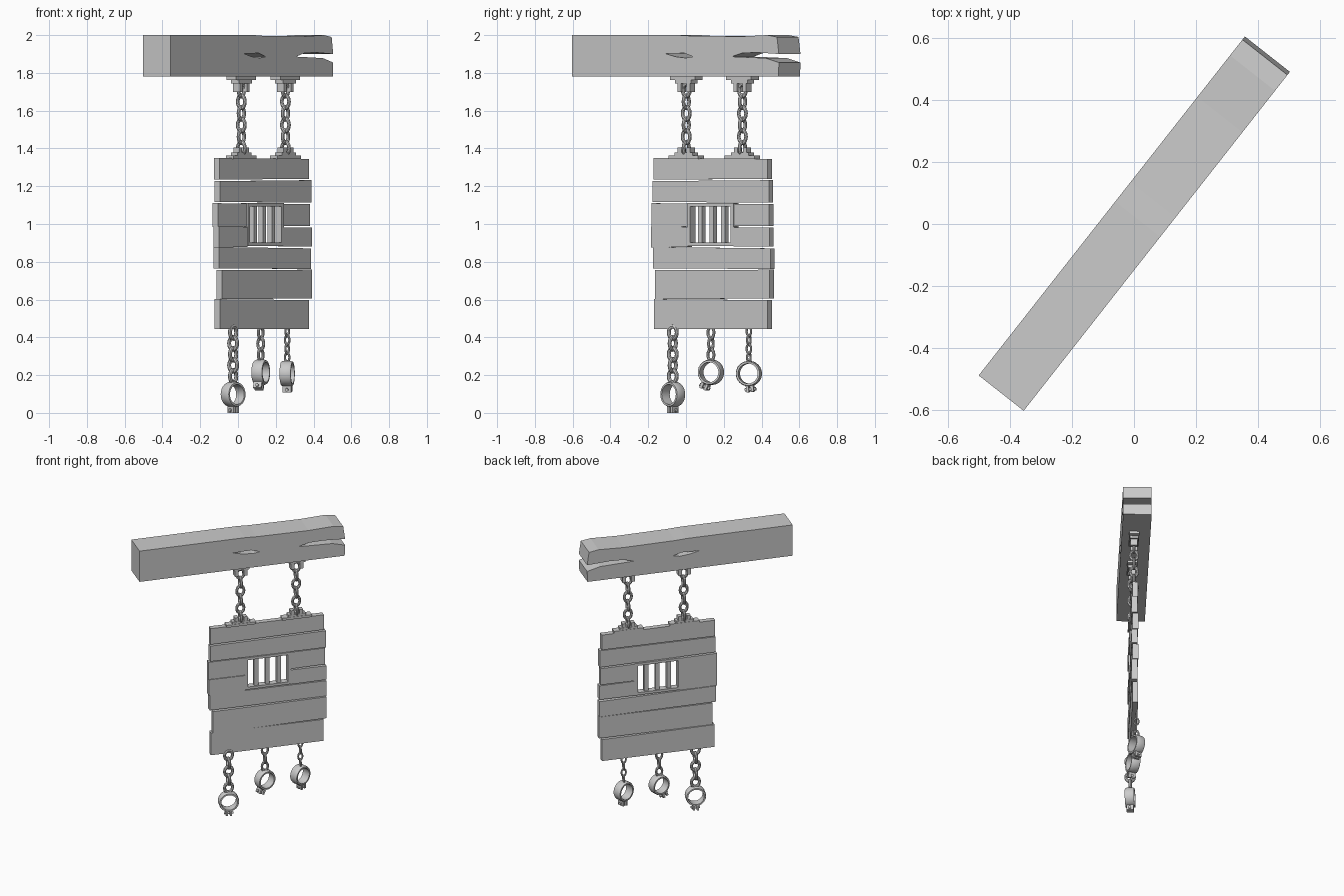
import bpy, bmesh, math
from mathutils import Matrix, Vector

if "Cube" in bpy.data.objects:
    bpy.data.objects.remove(bpy.data.objects["Cube"])

# Everything is built along local x (beam length) and turned once about z
TURN = Matrix.Rotation(math.radians(51.85), 4, 'Z')
TC = -0.013  # depth of the hanging plane


def add(name, bm, mat=None, smooth=False):
    bmesh.ops.recalc_face_normals(bm, faces=bm.faces)
    me = bpy.data.meshes.new(name)
    bm.to_mesh(me)
    bm.free()
    ob = bpy.data.objects.new(name, me)
    bpy.context.collection.objects.link(ob)
    ob.matrix_world = TURN @ (mat or Matrix())
    if smooth:
        bpy.ops.object.select_all(action='DESELECT')
        ob.select_set(True)
        bpy.context.view_layer.objects.active = ob
        bpy.ops.object.shade_smooth_by_angle(angle=math.radians(40))
    return ob


def prism(name, pts, t0, t1):
    """Extrude an (x, z) outline from depth t0 to t1."""
    bm = bmesh.new()
    a = [bm.verts.new((x, t0, z)) for x, z in pts]
    b = [bm.verts.new((x, t1, z)) for x, z in pts]
    n = len(pts)
    bm.faces.new(a)
    bm.faces.new(b[::-1])
    for i in range(n):
        j = (i + 1) % n
        bm.faces.new((a[i], b[i], b[j], a[j]))
    return add(name, bm)


def box(name, x0, x1, z0, z1, depth, t=TC):
    return prism(name, [(x0, z0), (x1, z0), (x1, z1), (x0, z1)], t - depth / 2, t + depth / 2)


def ring(name, profile, mat, segs=24):
    """Revolve an (radius, axial) profile about local y."""
    bm = bmesh.new()
    rows = []
    for i in range(segs):
        a = 2 * math.pi * i / segs
        rows.append([bm.verts.new((r * math.cos(a), d, r * math.sin(a))) for r, d in profile])
    m = len(profile)
    for i in range(segs):
        p, q = rows[i], rows[(i + 1) % segs]
        for k in range(m):
            bm.faces.new((p[k], p[(k + 1) % m], q[(k + 1) % m], q[k]))
    return add(name, bm, mat, True)


def chain(name, x, t, top, bottom, count, width):
    """Oval links turned a quarter each time."""
    pitch = (top - bottom) / count
    wire = width * 0.14
    R = width / 2 - wire
    prof = [(R + wire * math.cos(k * math.pi / 4), wire * math.sin(k * math.pi / 4)) for k in range(8)]
    stretch = (pitch + 3 * wire) / width
    for i in range(count):
        m = (Matrix.Translation((x, t, top - pitch * (i + 0.5)))
             @ Matrix.Rotation(math.pi / 2 * (i % 2), 4, 'Z')
             @ Matrix.Diagonal((1, 1, stretch, 1)))
        ring(f"{name}_link_{i + 1}", prof, m, 16)


# Beam with a split end and a knot crack
beam = prism("beam", [(-.695, 1.78), (.695, 1.78), (.698, 1.855), (.61, 1.878), (.5, 1.882),
                      (.38, 1.886), (.45, 1.905), (.55, 1.908), (.698, 1.9), (.685, 1.99),
                      (.62, 2.0), (.45, 1.993), (.1, 1.996), (.02, 2.0), (-.695, 2.0)], -.0925, .0925)
crack = prism("crack_cutter", [(-.07, 1.903), (-.03, 1.902), (.06, 1.905), (.12, 1.886),
                               (.07, 1.879), (.0, 1.886)], -.2, .2)
crack.hide_render = True
crack.hide_set(True)
mod = beam.modifiers.new("crack", 'BOOLEAN')
mod.operation = 'DIFFERENCE'
mod.solver = 'EXACT'
mod.object = crack

# Board planks: left, right, then bottom-left/right and top-right/left heights
W0, W1 = .038, .347
planks = [
    (-.195, .573, 1.235, 1.239, 1.345, 1.349), (-.198, .585, 1.117, 1.113, 1.232, 1.227),
    (-.208, .582, .984, .990, 1.106, 1.110), (-.208, .588, .876, .882, .981, .987),
    (-.200, .590, .765, .762, .871, .878), (-.180, .590, .602, .606, .758, .756),
    (-.192, .572, .443, .444, .597, .602)]
for i, (l, r, bl, br, tr, tl) in enumerate(planks):
    t = TC + .003 * (-1) ** i
    spans = [(l, W0), (W1, r)] if i in (2, 3) else [(l, r)]
    for k, (a, b) in enumerate(spans):
        lo = lambda x: bl + (br - bl) * (x - l) / (r - l)
        hi = lambda x: tl + (tr - tl) * (x - l) / (r - l)
        prism(f"plank_{i + 1}_{k + 1}", [(a, lo(a)), (b, lo(b)), (b, hi(b)), (a, hi(a))], t - .019, t + .019)

# Barred window
FR = .018
box("window_sill", W0, W1, .883, .883 + FR, .046)
box("window_head", W0, W1, 1.111 - FR, 1.111, .046)
box("window_left", W0, W0 + FR, .883 + FR, 1.111 - FR, .046)
box("window_right", W1 - FR, W1, .883 + FR, 1.111 - FR, .046)
for i in range(3):
    c = W0 + (W1 - W0) * (i + 1) / 4
    box(f"window_bar_{i + 1}", c - .014, c + .014, .895, 1.10, .028)

# Upper hanging brackets and chains
for i, x in enumerate((.012, .39)):
    box(f"beam_plate_{i + 1}", x - .085, x + .085, 1.763, 1.782, .065)
    box(f"beam_block_{i + 1}", x - .055, x + .055, 1.745, 1.765, .055)
    for s in (-1, 1):
        box(f"beam_lug_{i + 1}_{s}", x + s * .03 - .012, x + s * .03 + .012, 1.70, 1.75, .045)
        box(f"board_lug_{i + 1}_{s}", x + s * .03 - .012, x + s * .03 + .012, 1.365, 1.405, .04)
    box(f"board_plate_{i + 1}", x - .1, x + .1, 1.345, 1.362, .05)
    box(f"board_block_{i + 1}", x - .06, x + .06, 1.36, 1.378, .045)
    chain(f"upper_chain_{i + 1}", x, TC, 1.74, 1.37, 6, .068)

# Lower chains with shackles: x, depth, link width, link count, ring height, yaw, roll
for i, (x, t, w, n, z, yaw, roll) in enumerate([
        (-.071, -.023, .075, 5, .103, -7, 0),
        (.178, -.013, .056, 3, .215, 18, 24),
        (.4225, .001, .042, 4, .208, 28, -6)]):
    chain(f"lower_chain_{i + 1}", x, t, .455, z + .062, n, w)
    m = (Matrix.Translation((x, t, z)) @ Matrix.Rotation(math.radians(yaw), 4, 'Z')
         @ Matrix.Rotation(math.radians(roll), 4, 'Y'))
    ring(f"shackle_{i + 1}", [(.053, -.03), (.063, -.03), (.067, -.02), (.067, .02),
                              (.063, .03), (.053, .03)], m, 28)
    for s in (-1, 1):  # clasp ears
        ear = box(f"clasp_ear_{i + 1}_{s}", s * .013 - .007, s * .013 + .007, -.098, -.06, .046, 0)
        ear.matrix_world = TURN @ m
    bm = bmesh.new()
    bmesh.ops.create_cone(bm, cap_ends=True, segments=12, radius1=.009, radius2=.009, depth=.06,
                          matrix=Matrix.Translation((0, 0, -.084)) @ Matrix.Rotation(math.pi / 2, 4, 'Y'))
    add(f"clasp_bolt_{i + 1}", bm, m, True)

# Rest the lowest clasp on the ground
bpy.context.view_layer.update()
low = min((o.matrix_world @ Vector(c)).z for o in bpy.data.objects if not o.hide_render for c in o.bound_box)
if abs(low) < .02:
    for o in bpy.data.objects:
        if o.name.startswith(("shackle_1", "clasp_ear_1", "clasp_bolt_1")):
            o.location.z -= low
